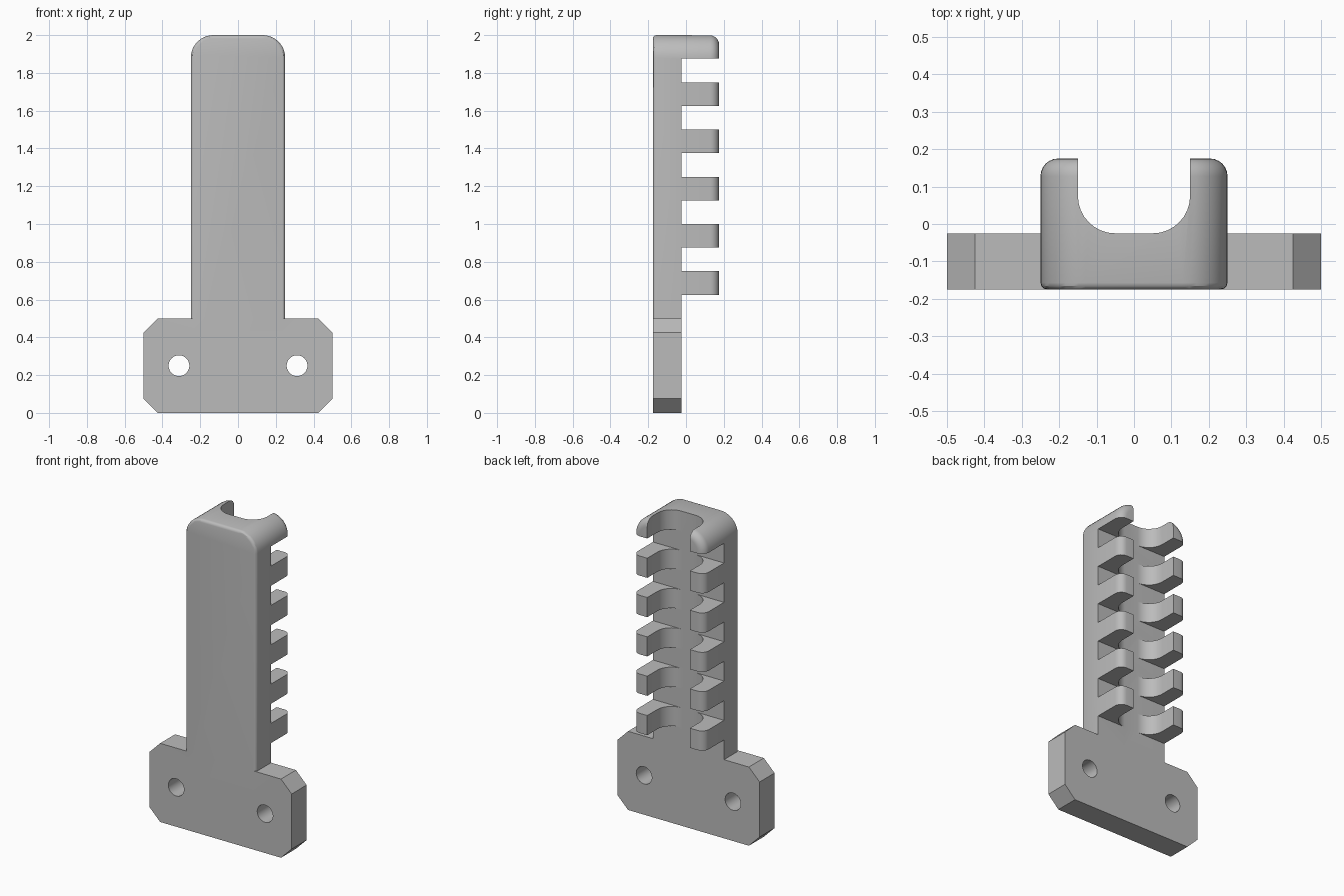
import bpy, bmesh, math

if "Cube" in bpy.data.objects:
    bpy.data.objects.remove(bpy.data.objects["Cube"])

grey = bpy.data.materials.new("grey plastic")
grey.diffuse_color = (0.5, 0.5, 0.5, 1)
grey.use_nodes = True
grey.node_tree.nodes["Principled BSDF"].inputs["Base Color"].default_value = grey.diffuse_color


def arc(cx, cy, r, a0, a1, n):
    """Points on an arc, angles in degrees."""
    return [(cx + r * math.cos(math.radians(a0 + (a1 - a0) * i / n)),
             cy + r * math.sin(math.radians(a0 + (a1 - a0) * i / n))) for i in range(n + 1)]


def prism(name, profile, axis, lo, hi, bevels=()):
    """Extrude a closed profile: axis 'y' uses (x, z) points, axis 'z' uses (x, y)."""
    bm = bmesh.new()
    place = (lambda p, t: (p[0], t, p[1])) if axis == 'y' else (lambda p, t: (p[0], p[1], t))
    rings = [[bm.verts.new(place(p, t)) for p in profile] for t in (lo, hi)]
    for ring in rings:
        bm.faces.new(ring)
    n = len(profile)
    for i in range(n):
        j = (i + 1) % n
        bm.faces.new((rings[0][i], rings[0][j], rings[1][j], rings[1][i]))
    bmesh.ops.recalc_face_normals(bm, faces=bm.faces)
    # rounded rims on the front and back outlines
    for y, radius, seg in bevels:
        rim = [e for e in bm.edges if all(abs(v.co.y - y) < 1e-5 for v in e.verts)]
        bmesh.ops.bevel(bm, geom=rim, offset=radius, segments=seg, profile=0.5,
                        affect='EDGES', clamp_overlap=True)
    me = bpy.data.meshes.new(name)
    bm.to_mesh(me)
    bm.free()
    me.materials.append(grey)
    ob = bpy.data.objects.new(name, me)
    bpy.context.collection.objects.link(ob)
    return ob


def combine(target, other, op):
    """Apply an exact boolean and remove the helper."""
    mod = target.modifiers.new(op, 'BOOLEAN')
    mod.operation, mod.solver, mod.object = op, 'EXACT', other
    bpy.context.view_layer.objects.active = target
    bpy.ops.object.modifier_apply(modifier=mod.name)
    bpy.data.objects.remove(other, do_unlink=True)


def rect(x, a, b):
    return [(-x, a), (x, a), (x, b), (-x, b)]


FRONT, MID, BACK = -0.175, -0.025, 0.175

# Column with rounded top corners and softened rims
outline = [(-0.25, 0.3), (0.25, 0.3)] + arc(0.13, 1.88, 0.12, 0, 90, 10) + arc(-0.13, 1.88, 0.12, 90, 180, 10)
holder = prism("clip_holder", outline, 'y', FRONT, BACK, [(FRONT, 0.018, 3), (BACK, 0.047, 6)])

# Rounded channel open to the back
channel = [(0.15, 0.3)] + arc(0.05, 0.075, 0.10, 0, -90, 8) + arc(-0.05, 0.075, 0.10, -90, -180, 8) + [(-0.15, 0.3)]
combine(holder, prism("channel_cutter", channel, 'z', 0.2, 2.1), 'DIFFERENCE')

# Gaps between the prongs
for k in range(6):
    lo = 0.5 + 0.25 * k if k else 0.2
    combine(holder, prism("gap_cutter", rect(0.4, lo, 0.625 + 0.25 * k), 'y', MID, 0.4), 'DIFFERENCE')

# Mounting plate with chamfered corners and two screw holes
c = 0.075
half = [(0.5 - c, 0), (0.5, c), (0.5, 0.5 - c), (0.5 - c, 0.5)]
plate = prism("mounting_plate", half + [(-x, z) for x, z in reversed(half)], 'y', FRONT, MID)
for side in (-1, 1):
    hole = arc(side * 0.3125, 0.25, 0.055, 0, 348.75, 31)
    combine(plate, prism("hole_cutter", hole, 'y', -0.4, 0.4), 'DIFFERENCE')
combine(holder, plate, 'UNION')

# Smooth the fillets, keep hard edges
bpy.ops.object.select_all(action='DESELECT')
holder.select_set(True)
bpy.context.view_layer.objects.active = holder
bpy.ops.object.shade_smooth_by_angle(angle=math.radians(30))
